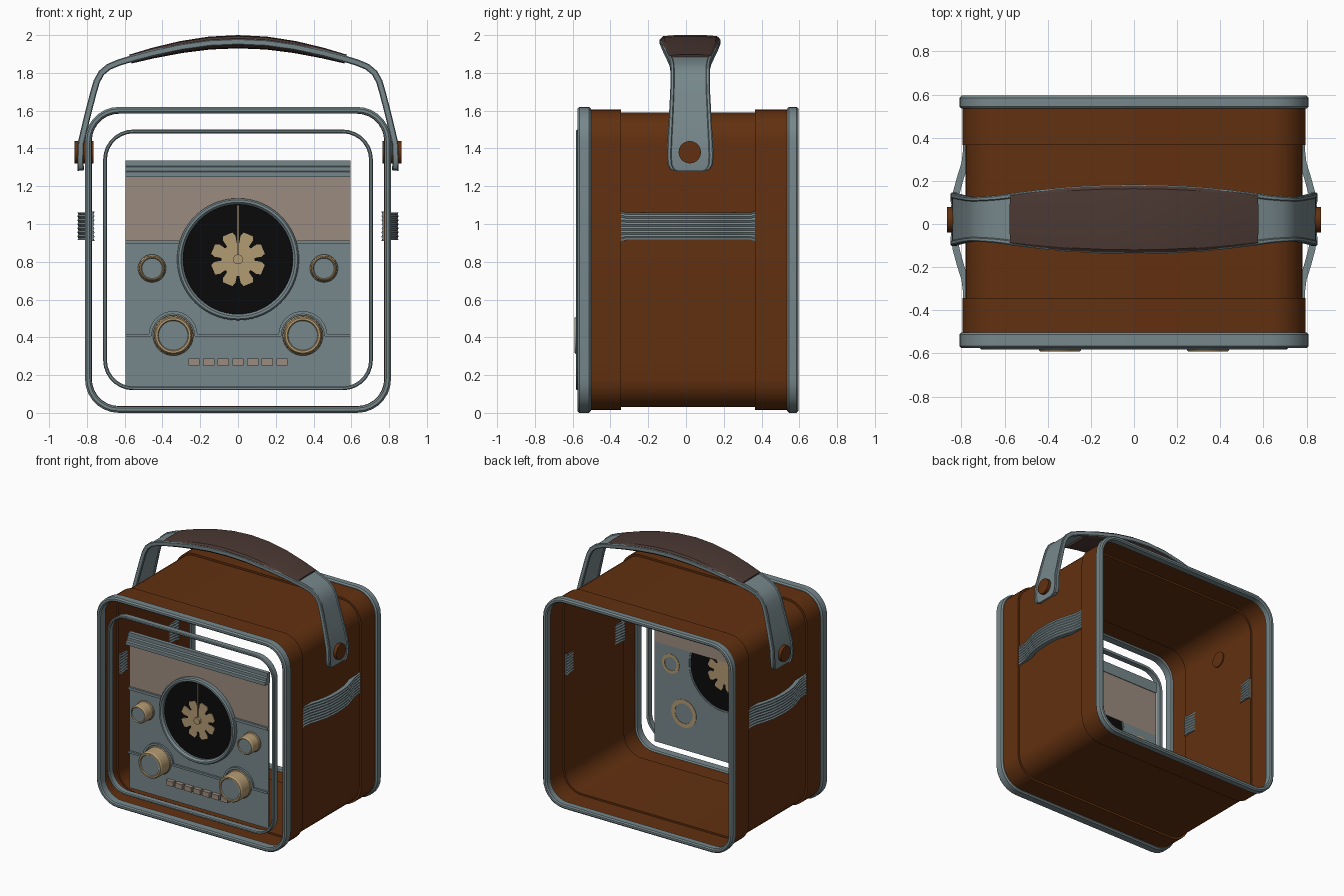
import bpy, bmesh, math
from mathutils import Vector
from math import cos, sin, pi, radians

if "Cube" in bpy.data.objects:
    bpy.data.objects.remove(bpy.data.objects["Cube"])


def material(name, rgb):
    m = bpy.data.materials.new(name)
    m.diffuse_color = (*rgb, 1)
    m.use_nodes = True
    m.node_tree.nodes["Principled BSDF"].inputs["Base Color"].default_value = m.diffuse_color
    return m


GREY = material("blue_grey_metal", (0.185, 0.245, 0.26))
LEATHER = material("brown_leather", (0.122, 0.030, 0.005))
TAN = material("taupe_panel", (0.33, 0.26, 0.21))
GOLD = material("pale_gold", (0.45, 0.325, 0.17))
BLACK = material("dial_black", (0.003, 0.003, 0.003))
GRIP = material("dark_grip", (0.070, 0.040, 0.033))


def finish(name, bm, mat):
    bmesh.ops.recalc_face_normals(bm, faces=bm.faces)
    me = bpy.data.meshes.new(name)
    bm.to_mesh(me)
    bm.free()
    me.materials.append(mat)
    me.polygons.foreach_set("use_smooth", [True] * len(me.polygons))
    me.set_sharp_from_angle(angle=radians(32))
    ob = bpy.data.objects.new(name, me)
    bpy.context.collection.objects.link(ob)
    return ob


def loft(name, rings, mat, wrap=True, caps=False):
    """Skin closed rings of points; wrap joins last ring to first."""
    bm = bmesh.new()
    vs = [[bm.verts.new(p) for p in r] for r in rings]
    n = len(vs[0])
    for i in range(len(vs) if wrap else len(vs) - 1):
        a, b = vs[i], vs[(i + 1) % len(vs)]
        for j in range(n):
            k = (j + 1) % n
            bm.faces.new((a[j], a[k], b[k], b[j]))
    if caps:
        bm.faces.new(vs[0])
        bm.faces.new(vs[-1])
    return finish(name, bm, mat)


def rounded_rect(y, hx, z0, z1, r, seg=7):
    pts = []
    for cx, cz, a0 in ((hx - r, z1 - r, 0), (r - hx, z1 - r, 90),
                       (r - hx, z0 + r, 180), (hx - r, z0 + r, 270)):
        for i in range(seg + 1):
            a = radians(a0 + 90 * i / seg)
            pts.append((cx + r * cos(a), y, cz + r * sin(a)))
    return pts


def tube(name, profile, mat, hx=0.81, z0=0.0, z1=1.62, r=0.18):
    """Rounded-rectangle hoop; profile is (y, outward offset)."""
    return loft(name, [rounded_rect(y, hx + o, z0 - o, z1 + o, r + o)
                       for y, o in profile], mat)


def lathe(name, cx, cz, profile, mat, seg=40):
    """Closed (radius, y) profile turned about a front-to-back axis."""
    return loft(name, [[(cx + r * cos(2 * pi * i / seg), y, cz + r * sin(2 * pi * i / seg))
                        for r, y in profile] for i in range(seg)], mat)


def plate(name, outline, y0, y1, mat):
    return loft(name, [[(x, y, z) for x, z in outline] for y in (y0, y1)],
                mat, wrap=False, caps=True)


def rect(x0, x1, z0, z1):
    return [(x0, z0), (x1, z0), (x1, z1), (x0, z1)]


def circle(cx, cz, r, n=48):
    return [(cx + r * cos(2 * pi * i / n), cz + r * sin(2 * pi * i / n)) for i in range(n)]


def sweep(name, path, axis, section, mat, sx=1):
    """path: (point, width, thickness); section: (across axis, along normal)."""
    axis = Vector(axis)
    rings = []
    for i, (p, w, t) in enumerate(path):
        a, b = path[max(i - 1, 0)][0], path[min(i + 1, len(path) - 1)][0]
        n = axis.cross(Vector(b) - Vector(a)).normalized()
        ring = [Vector(p) + axis * u * w + n * v * t for u, v in section]
        rings.append([(q.x * sx, q.y, q.z) for q in ring])
    return loft(name, rings, mat, wrap=False, caps=True)


# Leather case: open tube with raised bands at both ends
tube("leather_case", [(-0.51, -0.015), (-0.343, -0.015), (-0.343, -0.03), (0.366, -0.03),
                      (0.366, -0.015), (0.54, -0.015), (0.54, -0.023), (0.374, -0.023),
                      (0.374, -0.036), (-0.351, -0.036), (-0.351, -0.023), (-0.51, -0.023)], LEATHER)

# Metal edge frames and the inner front trim
for name, a, b in (("front_frame", -0.575, -0.503), ("back_frame", 0.535, 0.595)):
    tube(name, [(a, -0.025), (a, -0.01), (a + 0.01, 0), (b - 0.01, 0), (b, -0.01), (b, -0.025),
                (b - 0.008, -0.034), (a + 0.008, -0.034)], GREY)
tube("inner_trim", [(-0.582, -0.014), (-0.582, -0.005), (-0.576, 0), (-0.535, 0),
                    (-0.535, -0.02), (-0.576, -0.02)], GREY, 0.714, 0.12, 1.50, 0.16)

# Face panels; the lower one is cut away around the dial
DZ = 0.813
a0 = math.asin((0.90 - DZ) / 0.30)
arc = [(0.30 * cos(a), DZ + 0.30 * sin(a))
       for a in (a0 - (pi + 2 * a0) * i / 40 for i in range(41))]
plate("lower_panel", [(-0.595, 0.13), (0.595, 0.13), (0.595, 0.90)] + arc + [(-0.595, 0.90)],
      -0.475, -0.465, GREY)
plate("upper_panel", rect(-0.595, 0.595, 0.90, 1.255), -0.475, -0.465, TAN)
sweep("top_rail", [((0.595, 0, 0), 1, 1), ((-0.595, 0, 0), 1, 1)], (0, 1, 0),
      [(-0.46, 1.25), (-0.52, 1.25), (-0.52, 1.275), (-0.505, 1.28), (-0.505, 1.302),
       (-0.49, 1.307), (-0.49, 1.335), (-0.46, 1.335)], GREY)

# Raised ridges: beside the dial and arching over the large knobs
BAR = [(-1, -1), (1, -1), (1, 1), (-1, 1)]
KX, KZ = 0.343, 0.41
for s, side in ((-1, "left"), (1, "right")):
    sweep("upper_ridge_" + side, [((0.595, -0.478, 0.903), 0.012, 0.01),
                                  ((0.31, -0.478, 0.903), 0.012, 0.01)], (0, 1, 0), BAR, GREY, s)
line = [(-0.595, KZ), (-KX - 0.13, KZ)]
for cx in (-KX, KX):
    line += [(cx - 0.121 * cos(pi * i / 16), KZ + 0.121 * sin(pi * i / 16)) for i in range(17)]
    line += [(cx + 0.13, KZ)] + ([(KX - 0.13, KZ)] if cx < 0 else [(0.595, KZ)])
sweep("lower_ridge", [((x, -0.478, z), 0.012, 0.008) for x, z in line], (0, 1, 0), BAR, GREY)

# Dial: bezel, black face, toothed rosette, needle and hub
lathe("dial_bezel", 0, DZ, [(0.323, -0.468), (0.323, -0.505), (0.315, -0.515),
                            (0.302, -0.515), (0.29, -0.50), (0.29, -0.468)], GREY, 56)
plate("dial_face", circle(0, DZ, 0.295, 56), -0.482, -0.470, BLACK)
teeth = []
for i in range(8):
    for f, r in ((-0.40, 0.088), (-0.36, 0.125), (-0.24, 0.145), (0.24, 0.145),
                 (0.36, 0.125), (0.40, 0.088)):
        a = 2 * pi * (i + 0.5 + f) / 8
        teeth.append((r * sin(a), DZ + r * cos(a)))
plate("dial_rosette", teeth, -0.486, -0.468, GOLD)
plate("dial_needle", rect(-0.005, 0.005, DZ, 1.10), -0.494, -0.488, GOLD)
plate("dial_hub", circle(0, DZ, 0.026, 24), -0.505, -0.484, GOLD)

# Knobs: gold sleeves with grey caps
for s, side in ((-1, "left"), (1, "right")):
    for size, x, z, r, ri, y in (("large", KX, KZ, 0.107, 0.076, -0.59),
                                 ("small", 0.455, 0.765, 0.074, 0.052, -0.572)):
        lathe(f"{size}_knob_{side}", s * x, z,
              [(r, -0.462), (r, -0.485), (r - 0.005, -0.49), (r - 0.007, y + 0.01),
               (r - 0.014, y), (ri + 0.006, y), (ri, y + 0.008), (ri, -0.462)], GOLD)
        plate(f"{size}_knob_cap_{side}", circle(s * x, z, ri + 0.002, 40), y + 0.006, y + 0.03, GREY)

# Row of push buttons
for i in range(7):
    x = (i - 3) * 0.0777
    plate(f"push_button_{i + 1}", rect(x - 0.03, x + 0.03, 0.25, 0.288), -0.505, -0.47, TAN)

# Ribbed side straps and handle pivots
ribs = [(-1 + 2 * i / 14, 1 if i % 2 == 0 else 0.6) for i in range(15)]
ribs += [(u, -v) for u, v in reversed(ribs)]
bow = [(0.372, 0.776, 0.079), (0.355, 0.776, 0.079), (0.345, 0.776, 0.074), (0.28, 0.784, 0.074),
       (0.21, 0.806, 0.074), (0.14, 0.825, 0.074), (0.07, 0.833, 0.074)]
bow += [(0.012, 0.835, 0.074)] + [(0.024 - y, x, w) for y, x, w in reversed(bow)]
for s, side in ((-1, "left"), (1, "right")):
    sweep("side_strap_" + side, [((x, y, 0.988), w, 0.016) for y, x, w in bow],
          (0, 0, 1), ribs, GREY, s)
    bpy.ops.mesh.primitive_cylinder_add(vertices=32, radius=0.059, depth=0.10,
                                        location=(s * 0.816, 0.02, 1.38), rotation=(0, pi / 2, 0))
    pivot = bpy.context.object
    pivot.name = "handle_pivot_" + side
    pivot.data.materials.append(LEATHER)
    bpy.ops.object.shade_smooth_by_angle()

# Carrying handle: rimmed strap bent over the case, with a padded grip
half = [(0.832, 1.283, 0.085), (0.833, 1.292, 0.106), (0.834, 1.315, 0.120), (0.834, 1.36, 0.124),
        (0.831, 1.43, 0.121), (0.80, 1.56, 0.113), (0.767, 1.69, 0.106), (0.748, 1.755, 0.104),
        (0.723, 1.80, 0.104), (0.685, 1.832, 0.106), (0.63, 1.855, 0.111), (0.57, 1.873, 0.120),
        (0.45, 1.905, 0.135), (0.30, 1.937, 0.150), (0.15, 1.958, 0.158)]
full = half + [(0, 1.965, 0.161)] + [(-x, z, w) for x, z, w in reversed(half)]
rim = [(-1, -0.7), (-0.95, -1), (-0.84, -1), (-0.80, -0.6), (0.80, -0.6), (0.84, -1), (0.95, -1),
       (1, -0.7), (1, 0.7), (0.95, 1), (0.84, 1), (0.80, 0.6), (-0.80, 0.6), (-0.84, 1),
       (-0.95, 1), (-1, 0.7)]
sweep("handle_strap", [((x, 0.022, z), w, 0.017) for x, z, w in full], (0, 1, 0), rim, GREY)
pad = [(-0.97, -0.5), (-0.88, -0.85), (-0.5, -1), (0.5, -1), (0.88, -0.85), (0.97, -0.5),
       (0.97, 0.5), (0.88, 0.85), (0.5, 1), (-0.5, 1), (-0.88, 0.85), (-0.97, 0.5)]
sweep("handle_grip", [((x, 0.022, z), w, 0.024 + 0.011 * (1 - (x / 0.57) ** 2))
                      for x, z, w in full if abs(x) < 0.58], (0, 1, 0), pad, GRIP)
